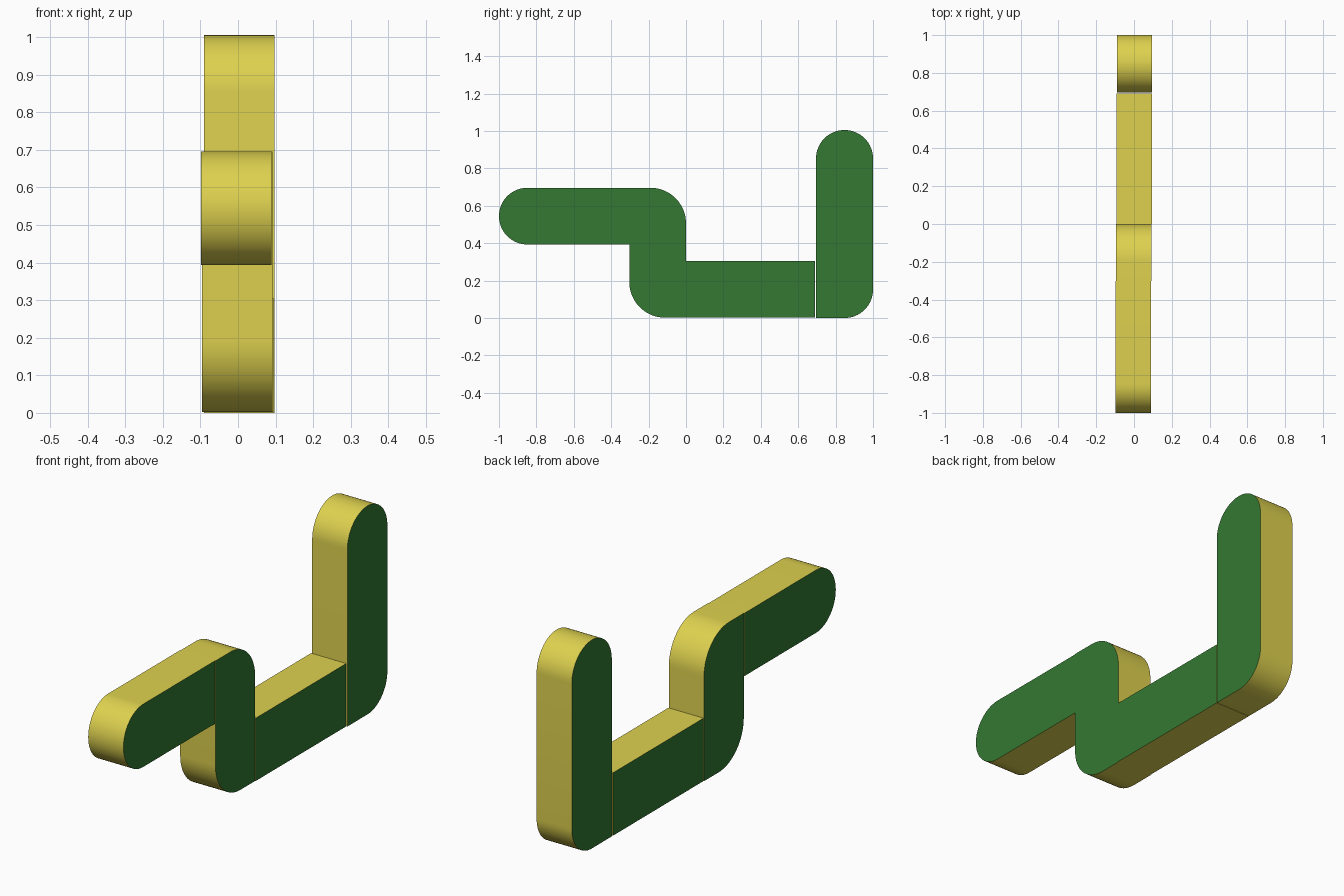
import bpy, bmesh, math

if "Cube" in bpy.data.objects:
    bpy.data.objects.remove(bpy.data.objects["Cube"])


def material(name, rgb):
    m = bpy.data.materials.new(name)
    m.diffuse_color = (*rgb, 1)
    m.use_nodes = True
    m.node_tree.nodes["Principled BSDF"].inputs["Base Color"].default_value = m.diffuse_color
    return m


yellow = material("yellow_edge", (0.73, 0.64, 0.078))
green = material("green_side", (0.033, 0.19, 0.033))
WIDTH, STEPS = 0.1875, 16


def bar(name, x0, y0, y1, z0, z1, radii):
    """Rounded rectangle in the YZ plane, extruded along x.
    radii: front-bottom, back-bottom, back-top, front-top."""
    corners = [(y0, z0, 1, 1, 180), (y1, z0, -1, 1, 270),
               (y1, z1, -1, -1, 0), (y0, z1, 1, -1, 90)]
    points = []
    for (y, z, sy, sz, start), r in zip(corners, radii):
        for i in range(STEPS + 1 if r else 1):
            a = math.radians(start + 90 * i / STEPS)
            points.append((y + sy * r + r * math.cos(a) if r else y,
                           z + sz * r + r * math.sin(a) if r else z))
    bm = bmesh.new()
    face = bm.faces.new([bm.verts.new((x0, y, z)) for y, z in points])
    ext = bmesh.ops.extrude_face_region(bm, geom=[face], use_keep_orig=True)
    moved = [v for v in ext["geom"] if isinstance(v, bmesh.types.BMVert)]
    bmesh.ops.translate(bm, verts=moved, vec=(WIDTH, 0, 0))
    bmesh.ops.remove_doubles(bm, verts=bm.verts, dist=1e-5)
    bmesh.ops.recalc_face_normals(bm, faces=bm.faces)
    # Flat sides are green, the rim is yellow
    for f in bm.faces:
        f.material_index = 1 if abs(f.normal.x) > 0.9 else 0
    mesh = bpy.data.meshes.new(name)
    bm.to_mesh(mesh)
    bm.free()
    mesh.materials.append(yellow)
    mesh.materials.append(green)
    obj = bpy.data.objects.new(name, mesh)
    bpy.context.collection.objects.link(obj)
    bpy.context.view_layer.objects.active = obj
    obj.select_set(True)
    bpy.ops.object.shade_smooth_by_angle(angle=math.radians(30))
    obj.select_set(False)


# Front arm with a rounded tip
bar("front_arm", -0.0985, -1.0, -0.303, 0.393, 0.696, (0.1515, 0, 0, 0.1515))
# Riser rounded at opposite corners
bar("riser", -0.0960, -0.303, 0.0, 0.002, 0.696, (0.19, 0, 0.19, 0))
# Straight base bar
bar("base_bar", -0.0935, 0.0, 0.69, 0.002, 0.305, (0, 0, 0, 0))
# Tall upright with a rounded top and heel
bar("rear_upright", -0.0910, 0.695, 1.0, 0.0, 1.005, (0, 0.152, 0.1524, 0.1524))
